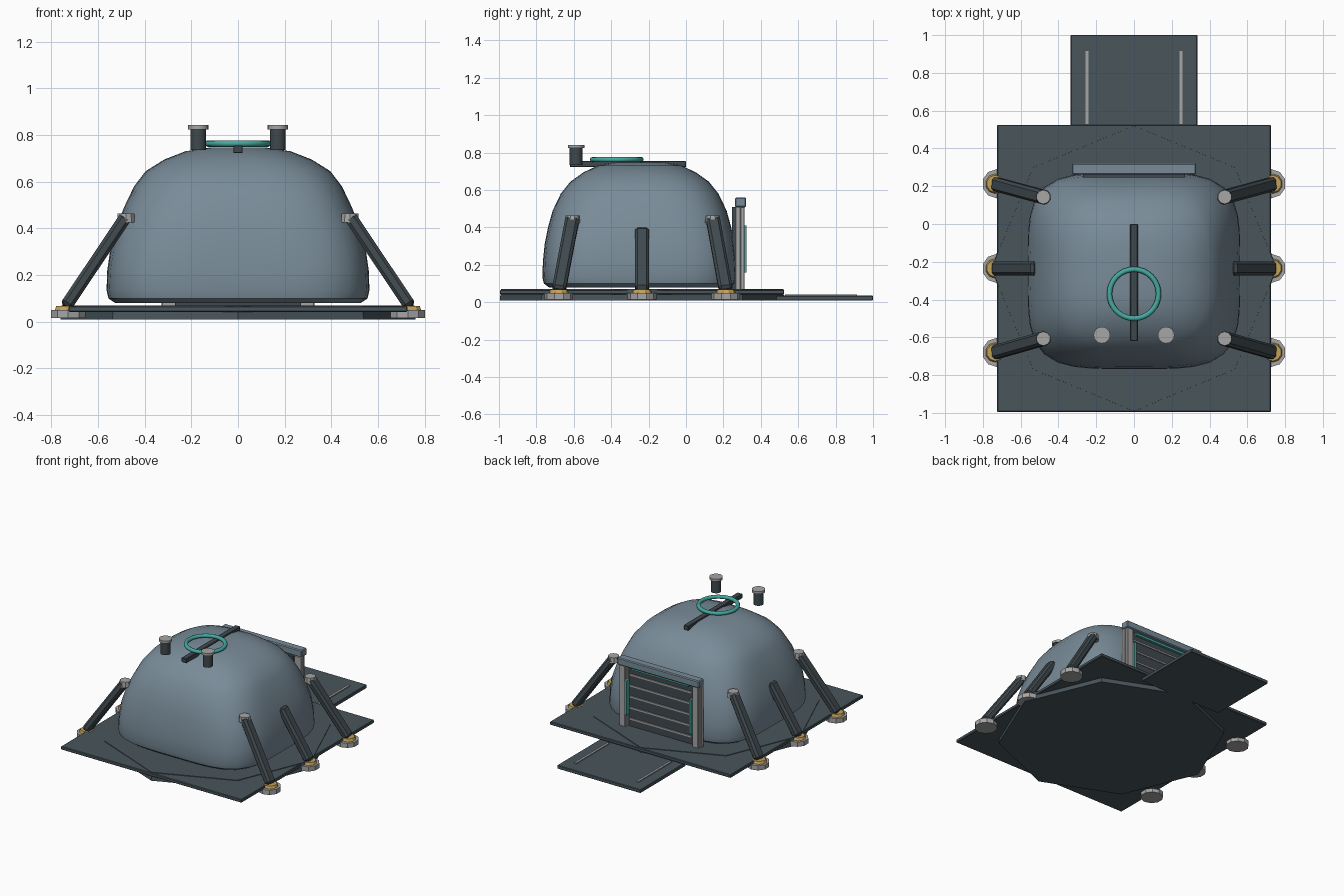
import bpy, bmesh, math
from mathutils import Matrix, Vector

if "Cube" in bpy.data.objects:
    bpy.data.objects.remove(bpy.data.objects["Cube"])


def material(name, r, g, b):
    m = bpy.data.materials.new(name)
    m.diffuse_color = (r, g, b, 1)
    m.use_nodes = True
    m.node_tree.nodes["Principled BSDF"].inputs["Base Color"].default_value = m.diffuse_color
    return m


HULL = material("blue grey hull", .19, .26, .315)
DECK = material("dark slate deck", .065, .09, .105)
DARK = material("dark strut", .05, .066, .075)
PALE = material("pale grey metal", .38, .38, .38)
TEAL = material("teal light", .06, .40, .35)
BRASS = material("brass joint", .55, .36, .10)


def finish(name, bm, mat, smooth=None):
    bmesh.ops.recalc_face_normals(bm, faces=bm.faces)
    me = bpy.data.meshes.new(name)
    bm.to_mesh(me)
    bm.free()
    me.materials.append(mat)
    ob = bpy.data.objects.new(name, me)
    bpy.context.collection.objects.link(ob)
    if smooth:
        bpy.ops.object.select_all(action='DESELECT')
        ob.select_set(True)
        bpy.context.view_layer.objects.active = ob
        bpy.ops.object.shade_smooth_by_angle(angle=math.radians(smooth))
    return ob


def box(name, x, y, z, mat, bevel=0.0, matrix=None):
    """Box from (min, max) ranges, optionally bevelled and moved by a matrix."""
    bm = bmesh.new()
    bmesh.ops.create_cube(bm, size=1)
    for v in bm.verts:
        for i, r in enumerate((x, y, z)):
            v.co[i] = r[0] if v.co[i] < 0 else r[1]
    if bevel:
        bmesh.ops.bevel(bm, geom=bm.edges[:], offset=bevel, segments=1, affect='EDGES')
    if matrix:
        bmesh.ops.transform(bm, matrix=matrix, verts=bm.verts)
    return finish(name, bm, mat)


def disc(name, x, y, z, r, mat, sides=12, r_top=None, smooth=None, turn=0.0):
    """Vertical cylinder or cone between the two heights in z."""
    bm = bmesh.new()
    bmesh.ops.create_cone(bm, cap_ends=True, segments=sides, radius1=r,
                          radius2=r if r_top is None else r_top, depth=z[1] - z[0])
    bmesh.ops.transform(bm, verts=bm.verts, matrix=Matrix.Translation((x, y, sum(z) / 2))
                        @ Matrix.Rotation(turn, 4, 'Z'))
    return finish(name, bm, mat, smooth)


CY = -0.235   # centre of the building in y

# Deck: octagonal foundation, square plate, ramp with two rails
disc("foundation", 0, CY, (.01, .07), .76, DECK, 8, r_top=.755)
box("deck_plate", (-.725, .725), (-.995, .525), (.042, .066), DECK, .004)
box("ramp", (-.335, .335), (.48, 1.0), (.01, .035), DECK, .003)
for s in (-1, 1):
    box("ramp_rail", (s * .25 - .008, s * .25 + .008), (.53, .915), (.03, .042), PALE)

# Dome: superellipse rings, (height, half x, half y, squareness)
RINGS = [(.08, .525, .485, 4.2), (.10, .555, .512, 4.2), (.135, .563, .52, 4.2),
         (.22, .56, .517, 4.1), (.31, .547, .508, 4.0), (.40, .523, .49, 3.8),
         (.49, .488, .465, 3.6), (.58, .445, .422, 3.4), (.645, .395, .37, 3.2),
         (.695, .315, .30, 3.0), (.73, .225, .225, 2.8), (.746, .12, .14, 2.5)]
N = 48
bm = bmesh.new()
rows = []
for z, rx, ry, n in RINGS:
    row = []
    for i in range(N):
        a = 2 * math.pi * i / N
        c, s = math.cos(a), math.sin(a)
        k = (abs(c) ** n + abs(s) ** n) ** (-1 / n)
        row.append(bm.verts.new((rx * k * c, CY - .013 + ry * k * s, z)))
    rows.append(row)
for lo, hi in zip(rows, rows[1:]):
    for i in range(N):
        j = (i + 1) % N
        bm.faces.new((lo[i], lo[j], hi[j], hi[i]))
bm.faces.new(rows[0])
bm.faces.new(rows[-1])
finish("dome", bm, HULL, 30)

# Roof: spine, light ring, two vents
box("roof_spine", (-.02, .02), (-.62, 0), (.722, .755), DARK, .003)
bm = bmesh.new()
U, V, R, r = 32, 8, .13, .014
grid = [[bm.verts.new(((R + r * math.cos(2 * math.pi * v / V)) * math.cos(2 * math.pi * u / U),
                       -.37 + (R + r * math.cos(2 * math.pi * v / V)) * math.sin(2 * math.pi * u / U),
                       .763 + r * math.sin(2 * math.pi * v / V))) for v in range(V)] for u in range(U)]
for u in range(U):
    for v in range(V):
        w, q = (u + 1) % U, (v + 1) % V
        bm.faces.new((grid[u][v], grid[w][v], grid[w][q], grid[u][q]))
finish("roof_light_ring", bm, TEAL, 60)
for s in (-1, 1):
    disc("vent_pipe", s * .17, -.588, (.735, .826), .034, DARK, 16, smooth=40)
    disc("vent_cap", s * .17, -.588, (.824, .842), .044, PALE, 16, smooth=40)

# Legs: strut, foot pad and joint on both sides; collars on the corner legs
for s in (-1, 1):
    for name, y_top, y_foot in (("rear", .143, .213), ("middle", CY, CY), ("front", -.607, -.68)):
        foot, top = Vector((s * .738, y_foot, .065)), Vector((s * .48, y_top, .45))
        if name == "middle":
            top = foot.lerp(top, .85)
        zax = (top - foot).normalized()
        yax = (Vector((0, 1, 0)) - zax * zax.y).normalized()
        xax = yax.cross(zax)
        m = Matrix((xax, yax, zax)).transposed().to_4x4()
        m.translation = foot
        box(name + "_leg", (-.027, .027), (-.037, .037), (0, (top - foot).length),
            DARK, .014, m)
        disc(name + "_foot_pad", s * .727, y_foot, (.016, .05), .077, PALE, 10)
        disc(name + "_foot_joint", s * .735, y_foot, (.05, .068), .052, BRASS, 10, r_top=.045)
        if name != "middle":
            disc(name + "_leg_collar", s * .48, y_top, (.425, .464), .041, PALE, 10, r_top=.037)

# Rear door: lintel, posts, slatted shutter, teal lights
box("door_lintel", (-.328, .328), (.262, .322), (.508, .56), HULL, .006)
box("door_shutter", (-.27, .27), (.245, .285), (.07, .51), DARK)
for i in range(5):
    z = .125 + i * .08
    box("shutter_slat", (-.25, .25), (.28, .292), (z - .006, z + .006), PALE)
box("door_top_light", (-.23, .23), (.28, .302), (.488, .503), TEAL)
for s in (-1, 1):
    box("door_post", sorted((s * .258, s * .328)), (.262, .292), (.066, .51), PALE, .004)
    box("door_post_face", sorted((s * .268, s * .318)), (.29, .314), (.066, .51), PALE, .004)
    box("door_side_light", sorted((s * .25, s * .268)), (.29, .324), (.16, .41), TEAL)
